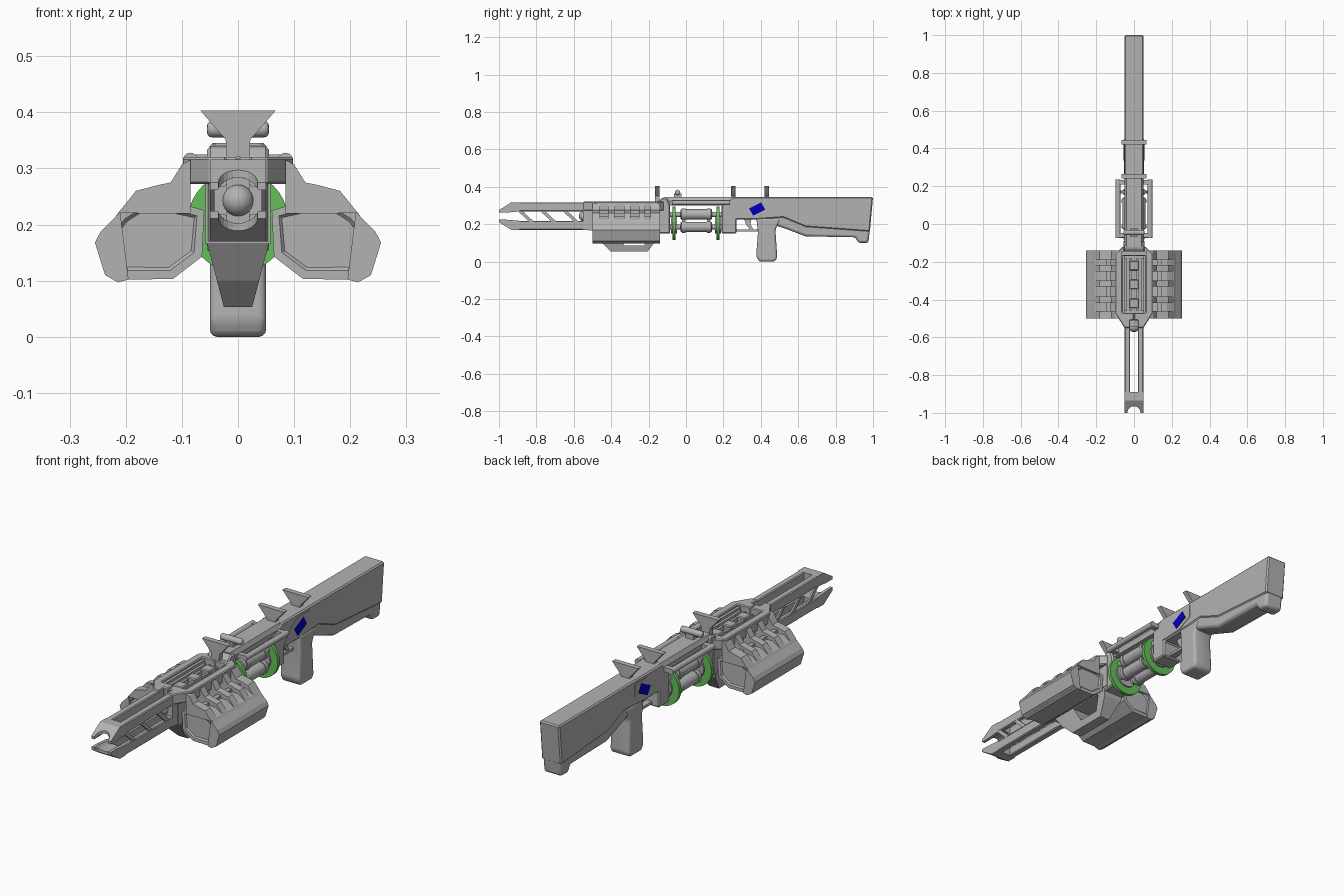
import bpy, bmesh, math
from mathutils import Matrix, Vector

if "Cube" in bpy.data.objects:
    bpy.data.objects.remove(bpy.data.objects["Cube"], do_unlink=True)


def material(name, rgb):
    m = bpy.data.materials.new(name)
    m.use_nodes = True
    m.diffuse_color = (*rgb, 1)
    m.node_tree.nodes["Principled BSDF"].inputs["Base Color"].default_value = (*rgb, 1)
    return m


GREY = material("gunmetal grey", (0.45, 0.45, 0.45))
GREEN = material("signal green", (0.13, 0.52, 0.10))
BLUE = material("deep blue", (0.0, 0.0, 0.5))


def finish(name, bm, mat, bevel=0, mirror=False, segments=1, smooth=False):
    bmesh.ops.recalc_face_normals(bm, faces=bm.faces)
    mesh = bpy.data.meshes.new(name)
    bm.to_mesh(mesh)
    bm.free()
    mesh.materials.append(mat)
    ob = bpy.data.objects.new(name, mesh)
    bpy.context.collection.objects.link(ob)
    if bevel:
        mod = ob.modifiers.new("bevel", "BEVEL")
        mod.width, mod.segments, mod.limit_method = bevel, segments, "ANGLE"
    if mirror:
        ob.modifiers.new("mirror", "MIRROR")
    if smooth:
        bpy.ops.object.select_all(action="DESELECT")
        ob.select_set(True)
        bpy.context.view_layer.objects.active = ob
        bpy.ops.object.shade_smooth_by_angle(angle=math.radians(40))
    return ob


def prism(name, pts, axis, lo, hi, mat=GREY, inset=0, **kw):
    """Extrude a profile: (y, z) along x, (x, z) along y or (x, y) along z."""
    put = {"x": lambda a, b, c: (c, a, b),
           "y": lambda a, b, c: (a, c, b),
           "z": lambda a, b, c: (a, b, c)}[axis]
    bm = bmesh.new()
    first = [bm.verts.new(put(a, b, lo)) for a, b in pts]
    last = [bm.verts.new(put(a, b, hi)) for a, b in pts]
    caps = [bm.faces.new(first), bm.faces.new(last)]
    for i in range(len(pts)):
        j = (i + 1) % len(pts)
        bm.faces.new((first[i], first[j], last[j], last[i]))
    bmesh.ops.recalc_face_normals(bm, faces=bm.faces)
    if inset:
        bmesh.ops.inset_individual(bm, faces=caps, thickness=inset, depth=0)
        bmesh.ops.inset_individual(bm, faces=caps, thickness=0.006, depth=-0.006)
    return finish(name, bm, mat, **kw)


def box(name, x, y, z, mat=GREY, **kw):
    return prism(name, [(x[0], y[0]), (x[1], y[0]), (x[1], y[1]), (x[0], y[1])],
                 "z", *z, mat, **kw)


def rod(name, x, z, r, y0, y1, mat=GREY, sides=24, **kw):
    bm = bmesh.new()
    place = Matrix.Translation((x, (y0 + y1) / 2, z)) @ Matrix.Rotation(math.pi / 2, 4, "X")
    bmesh.ops.create_cone(bm, cap_ends=True, segments=sides, radius1=r, radius2=r,
                          depth=y1 - y0, matrix=place)
    return finish(name, bm, mat, smooth=True, **kw)


def cut(ob, cutter):
    mod = ob.modifiers.new("cut", "BOOLEAN")
    mod.operation, mod.solver, mod.object = "DIFFERENCE", "EXACT", cutter
    cutter.hide_render = True
    cutter.hide_set(True)
    cutter.display_type = "WIRE"


# Stock, with a slimmer band below the cheek line
prism("stock", [(.25, .345), (1, .345), (.983, .16), (.78, .175), (.64, .185),
                (.52, .235), (.38, .225), (.27, .225), (.27, .15), (.19, .15), (.19, .30)],
      "x", -.051, .051, bevel=.006)
prism("stock_lower", [(.46, .26), (.64, .23), (.99, .23), (.975, .10), (.92, .10),
                      (.905, .13), (.64, .135), (.52, .18), (.46, .20)],
      "x", -.046, .046, bevel=.012, segments=2, smooth=True)
prism("receiver_cheek", [(.26, .23), (.30, .29), (.36, .33), (.45, .33), (.45, .27), (.38, .235)],
      "x", .045, .053, mirror=True)
prism("blue_marking", [(.337, .284), (.402, .316), (.423, .278), (.36, .246)],
      "x", .05, .056, BLUE, mirror=True)

# Pistol grip and trigger
prism("pistol_grip", [(.375, .235), (.385, .16), (.375, .03), (.39, 0), (.475, 0),
                      (.488, .02), (.478, .17), (.51, .235)],
      "x", -.05, .05, bevel=.018, segments=3, smooth=True)
box("trigger_guard", (-.015, .015), (.25, .39), (.16, .172))
prism("trigger", [(.31, .23), (.35, .23), (.345, .20), (.36, .172), (.34, .172), (.32, .20)],
      "x", -.01, .01)

# Top rail and front receiver block
prism("top_rail", [(-.045, .30), (.045, .30), (.05, .325), (.04, .345), (-.04, .345), (-.05, .325)],
      "y", -.12, .27)
prism("front_receiver", [(-.15, .15), (-.085, .15), (-.085, .30), (-.10, .34), (-.13, .34), (-.15, .32)],
      "x", -.055, .055, bevel=.006)
rod("side_rail", .085, .315, .013, -.075, .235, mirror=True)
for y in (-.06, .22):
    box("side_rail_bracket", (-.085, .085), (y - .012, y + .012), (.305, .325))

# Energy cell: discs, canisters and rods
for y in (-.065, .17):
    rod("green_disc", 0, .205, .09, y - .008, y + .008, GREEN, sides=40)
    rod("disc_hub", 0, .205, .055, y - .016, y + .016, sides=32)
for z in (.252, .185):
    rod("canister", .034, z, .028, -.03, .14, bevel=.005, mirror=True)
    rod("canister_rod", .034, z, .014, -.09, .20, mirror=True)
    for y in (-.012, .122):
        rod("canister_band", .034, z, .032, y - .009, y + .009, mirror=True)

# Three flared sight fins and a rounded cross bar
half = [(.067, .403), (.035, .366), (.022, .352), (.02, .32)]
fin = half + [(-x, z) for x, z in reversed(half)]
for y in (-.155, .253, .432):
    prism("sight_fin", fin, "y", y - .012, y + .012)
bar = rod("sight_cross_bar", 0, .37, .0145, -.055, .055, bevel=.008, segments=3)
bar.data.transform(Matrix.Translation((0, -.045, 0)) @ Matrix.Rotation(math.pi / 2, 4, "Z"))
box("sight_bar_mount", (-.02, .02), (-.065, -.025), (.335, .365))

# Fore body with an open tray on top
box("fore_core", (-.058, .058), (-.52, -.12), (.165, .272))
prism("fore_wall", [(.062, -.47), (.062, -.17), (0, -.17), (0, -.12), (.06, -.12),
                    (.098, -.155), (.098, -.475), (.05, -.55), (.02, -.55), (.02, -.51), (0, -.51), (0, -.47)],
      "z", .272, .32, mirror=True, bevel=.004)
prism("fore_shoulder", [(.05, .275), (.098, .285), (.098, .31), (.05, .31)],
      "y", -.475, -.15, mirror=True)
prism("fore_neck", [(.05, -.55), (.058, -.48), (.02, -.48), (.02, -.55)], "z", .17, .275, mirror=True)
for x in (.012, .038):
    box("tray_rail", (x, x + .012), (-.46, -.18), (.27, .298), mirror=True)
for y in (-.42, -.32, -.22):
    box("tray_block", (-.025, .025), (y - .025, y + .025), (.27, .305), bevel=.004)

# Side drums with end panels, outer slabs and ribs
prism("side_drum", [(.06, .225), (.125, .245), (.175, .245), (.2125, .222), (.246, .175),
                    (.225, .103), (.195, .102), (.116, .103), (.064, .143)],
      "y", -.495, -.145, inset=.016, mirror=True)
prism("drum_slab", [(.21, .222), (.245, .187), (.255, .168), (.237, .11), (.214, .097), (.195, .102)],
      "y", -.50, -.14, mirror=True)
rib = [(.085, .315), (.10, .307), (.12, .275), (.14, .271), (.182, .26), (.2125, .222),
       (.175, .22), (.085, .22)]
for y, w in ((-.48, .02), (-.40, .017), (-.315, .017), (-.235, .017), (-.165, .025)):
    prism("drum_rib", rib, "y", y - w, y + w, mirror=True)
box("rib_tie", (.125, .145), (-.49, -.15), (.235, .258), mirror=True)

# Tapered foregrip with a hand opening
grip = prism("foregrip", [(-.50, .17), (-.14, .17), (-.15, .13), (-.205, .053), (-.40, .053), (-.45, .10)],
             "x", -.056, .056)
for v in grip.data.vertices:
    v.co.x *= .45 + .55 * (v.co.z - .053) / .117
cut(grip, prism("foregrip_cutter", [(-.36, .15), (-.19, .15), (-.225, .085), (-.33, .085)], "x", -.1, .1))

# Muzzle rails, braces and caps, hollowed by the bore and the tip notch
bore = rod("bore_cutter", 0, .243, .041, -1.1, -.56)
notch = prism("notch_cutter", [(.035 * math.cos(a * math.pi / 12), -1 + .035 * math.sin(a * math.pi / 12))
                               for a in range(24)], "z", 0, .5)


def flip(pts, up):
    return [(y, z if up else .486 - z) for y, z in pts]


for up in (True, False):
    side = "upper" if up else "lower"
    z0, z1 = (.268, .316) if up else (.17, .218)
    rail = prism(side + "_muzzle_rail", flip([(-.52, .268), (-.90, .268), (-.90, .316), (-.52, .316)], up),
                 "x", .02, .05, mirror=True, bevel=.004)
    cap = prism(side + "_muzzle_tip", flip([(-.89, .268), (-.96, .262), (-1, .262), (-1, .275),
                                            (-.935, .316), (-.89, .316)], up), "x", -.05, .05)
    cut(rail, bore)
    cut(cap, bore)
    cut(cap, notch)
for y in (-.60, -.72, -.84):
    prism("muzzle_brace", [(y, .215), (y + .025, .215), (y - .035, .271), (y - .06, .271)],
          "x", .042, .05, mirror=True)

# Emitter tube and dome
rod("emitter_tube", 0, .243, .041, -.545, -.48, sides=32)
bm = bmesh.new()
bmesh.ops.create_uvsphere(bm, u_segments=24, v_segments=12, radius=.028,
                          matrix=Matrix.Translation((0, -.545, .243)))
finish("emitter_dome", bm, GREY, smooth=True)
